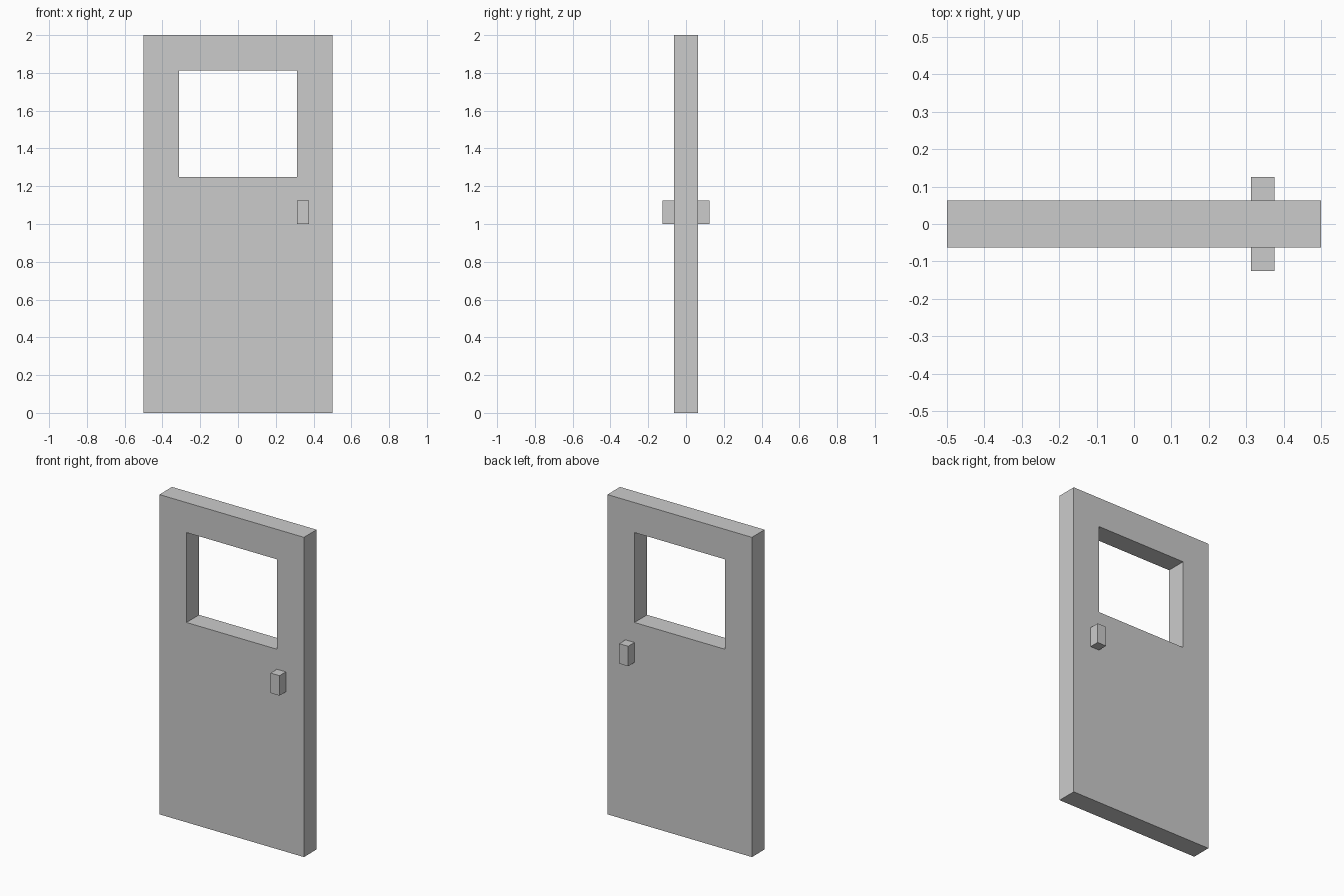
import bpy, bmesh
from mathutils import Vector

if "Cube" in bpy.data.objects:
    bpy.data.objects.remove(bpy.data.objects["Cube"])

P = 1 / 16            # base module of the design
HALF_T = P            # half the door thickness


def finish(name, bm):
    bmesh.ops.recalc_face_normals(bm, faces=bm.faces)
    mesh = bpy.data.meshes.new(name)
    bm.to_mesh(mesh)
    bm.free()
    obj = bpy.data.objects.new(name, mesh)
    bpy.context.collection.objects.link(obj)
    return obj


def rect(bm, x, z0, z1, y):
    return [bm.verts.new((px, y, pz)) for px, pz in
            ((-x, z0), (x, z0), (x, z1), (-x, z1))]


def box(name, lo, hi):
    lo, hi = Vector(lo), Vector(hi)
    bm = bmesh.new()
    bmesh.ops.create_cube(bm, size=1)
    bmesh.ops.scale(bm, vec=hi - lo, verts=bm.verts)
    bmesh.ops.translate(bm, vec=(lo + hi) / 2, verts=bm.verts)
    return finish(name, bm)


# Door panel: a flat ring around the window, extruded to full thickness
bm = bmesh.new()
outer = rect(bm, 8 * P, 0, 32 * P, -HALF_T)
inner = rect(bm, 5 * P, 20 * P, 29 * P, -HALF_T)
for i in range(4):
    j = (i + 1) % 4
    bm.faces.new((outer[i], outer[j], inner[j], inner[i]))
ext = bmesh.ops.extrude_face_region(bm, geom=bm.faces[:], use_keep_orig=True)
bmesh.ops.translate(bm, vec=(0, 2 * HALF_T, 0),
                    verts=[g for g in ext["geom"] if isinstance(g, bmesh.types.BMVert)])
finish("door_panel", bm)

# Handles: one block on each face
for name, y0, y1 in (("front_handle", -2 * P, -P), ("back_handle", P, 2 * P)):
    box(name, (5 * P, y0, 16 * P), (6 * P, y1, 18 * P))
